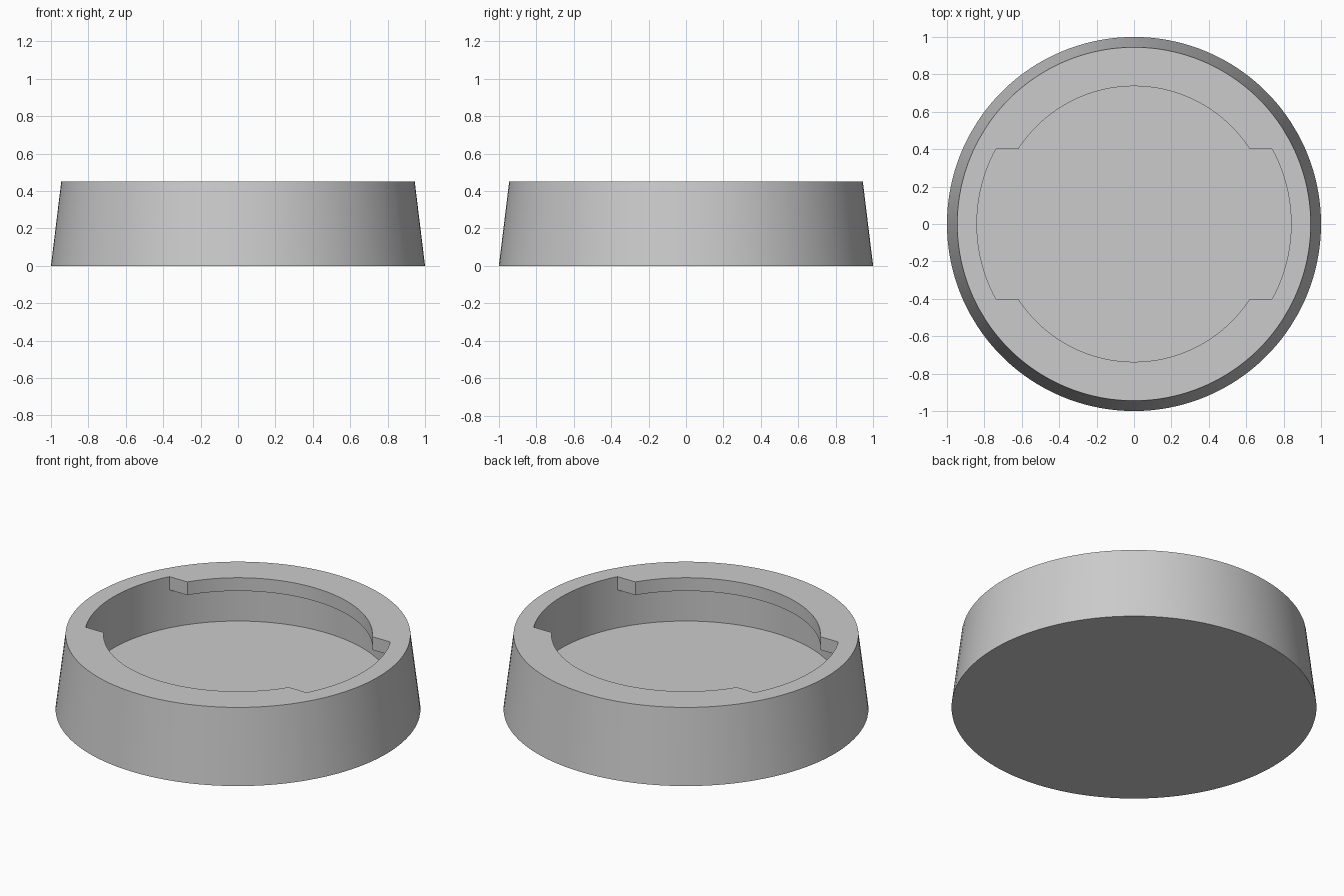
import bpy, bmesh, math

cube = bpy.data.objects.get("Cube")
if cube:
    bpy.data.objects.remove(cube, do_unlink=True)

BASE_R, RIM_R, HEIGHT = 1.0, 0.945, 0.45
CAVITY_R, LIP_R = 0.84, 0.737
FLOOR_Z, LIP_Z = 0.14, 0.37
NOTCH_HALF = 0.4

# Material
grey = bpy.data.materials.new("plain grey")
grey.use_nodes = True
colour = (0.6, 0.6, 0.6, 1)
grey.diffuse_color = colour
grey.node_tree.nodes["Principled BSDF"].inputs["Base Color"].default_value = colour

# Opening outline: wide arcs at both sides, narrow arcs at front and back,
# joined by straight notch sides
wide = math.asin(NOTCH_HALF / CAVITY_R)
narrow = math.asin(NOTCH_HALF / LIP_R)
outline = []


def add_arc(start, end, radius, steps):
    for i in range(steps + 1):
        outline.append((start + (end - start) * i / steps, radius))


for turn in (0, math.pi):
    add_arc(turn - wide, turn + wide, CAVITY_R, 24)
    add_arc(turn + narrow, turn + math.pi - narrow, LIP_R, 44)

bm = bmesh.new()


def ring(radius, z):
    """Closed loop of vertices; no radius means the notched outline."""
    return [bm.verts.new(((radius or r) * math.cos(a), (radius or r) * math.sin(a), z))
            for a, r in outline]


# Rings from the underside, up the outer wall, through the opening to the floor
rings = [ring(BASE_R, 0), ring(RIM_R, HEIGHT), ring(None, HEIGHT),
         ring(None, LIP_Z), ring(CAVITY_R, LIP_Z), ring(CAVITY_R, FLOOR_Z)]
count = len(outline)
for low, high in zip(rings, rings[1:]):
    for i in range(count):
        j = (i + 1) % count
        bm.faces.new((low[i], low[j], high[j], high[i]))
bm.faces.new(rings[0][::-1])
bm.faces.new(rings[-1])

# The lip underside vanishes inside the notches
bmesh.ops.remove_doubles(bm, verts=bm.verts[:], dist=0.0001)
bmesh.ops.recalc_face_normals(bm, faces=bm.faces[:])

mesh = bpy.data.meshes.new("round_base")
bm.to_mesh(mesh)
bm.free()
mesh.materials.append(grey)
base = bpy.data.objects.new("round_base", mesh)
bpy.context.collection.objects.link(base)

bpy.ops.object.select_all(action="DESELECT")
base.select_set(True)
bpy.context.view_layer.objects.active = base
bpy.ops.object.shade_smooth_by_angle(angle=math.radians(30))
